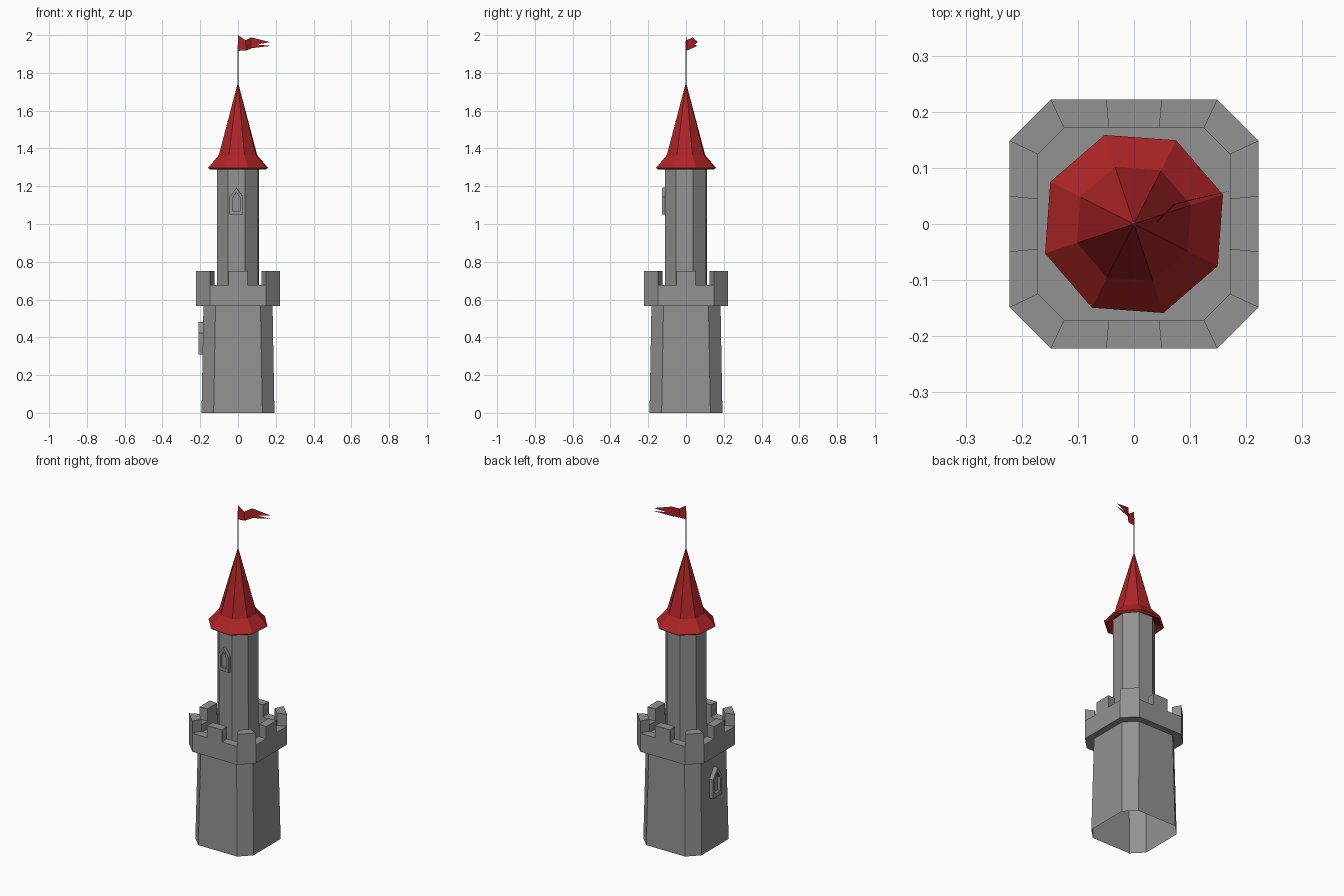
import bpy, bmesh, math
from mathutils import Vector

if "Cube" in bpy.data.objects:
    bpy.data.objects.remove(bpy.data.objects["Cube"])


def material(name, rgb):
    m = bpy.data.materials.new(name)
    m.diffuse_color = (*rgb, 1)
    m.use_nodes = True
    m.node_tree.nodes["Principled BSDF"].inputs["Base Color"].default_value = m.diffuse_color
    return m


STONE = material("grey stone", (0.29, 0.29, 0.29))
RED = material("red", (0.42, 0.018, 0.02))


def finish(bm, name, mat, recalc=True):
    bmesh.ops.remove_doubles(bm, verts=bm.verts[:], dist=1e-5)
    if recalc:
        bmesh.ops.recalc_face_normals(bm, faces=bm.faces[:])
    me = bpy.data.meshes.new(name)
    bm.to_mesh(me)
    bm.free()
    me.materials.append(mat)
    ob = bpy.data.objects.new(name, me)
    bpy.context.collection.objects.link(ob)
    return ob


def face(bm, pts):
    return bm.faces.new([bm.verts.new(p) for p in pts])


def loft(name, rings, mat):
    """Skin between consecutive rings of points, open at both ends."""
    bm = bmesh.new()
    n = len(rings[0])
    for a, b in zip(rings, rings[1:]):
        for i in range(n):
            j = (i + 1) % n
            pts = [a[i], a[j], b[j], b[i]]
            if (Vector(b[i]) - Vector(b[j])).length < 1e-6:
                pts.pop()
            face(bm, pts)
    return finish(bm, name, mat)


def chamfered(half, flat, z, mid=None):
    """Square with cut corners; mid adds two points along every flat side."""
    side = [(half, -flat), (half, flat)]
    if mid:
        side[1:1] = [(half, -mid), (half, mid)]
    pts = []
    for k in range(4):
        c, s = round(math.cos(k * math.pi / 2)), round(math.sin(k * math.pi / 2))
        pts += [(x * c - y * s, x * s + y * c, z) for x, y in side]
    return pts


TURN = math.radians(18.3)


def octagon(r, z):
    return [(r * math.cos(TURN + k * math.pi / 4),
             r * math.sin(TURN + k * math.pi / 4), z) for k in range(8)]


# Tapered base, open underneath
loft("base_tower", [chamfered(0.193, 0.129, 0), chamfered(0.183, 0.119, 0.567)], STONE)

# Battlement: sectors alternate between gap and merlon
LOW, HIGH, BOTTOM, FLOOR = 0.677, 0.75, 0.567, 0.63
outer = chamfered(0.222, 0.148, 0, 0.05)
inner = chamfered(0.171, 0.124, 0, 0.045)
under = chamfered(0.183, 0.119, 0, 0.045)


def at(p, z):
    return (p[0], p[1], z)


bm = bmesh.new()
for i in range(16):
    j = (i + 1) % 16
    h = LOW if i % 2 == 0 else HIGH
    o1, o2, i1, i2 = outer[i], outer[j], inner[i], inner[j]
    face(bm, [at(o1, BOTTOM), at(o2, BOTTOM), at(o2, h), at(o1, h)])
    face(bm, [at(i2, FLOOR), at(i1, FLOOR), at(i1, h), at(i2, h)])
    face(bm, [at(o1, h), at(o2, h), at(i2, h), at(i1, h)])
    face(bm, [at(o2, BOTTOM), at(o1, BOTTOM), at(under[i], BOTTOM), at(under[j], BOTTOM)])
    step = [at(o1, LOW), at(o1, HIGH), at(i1, HIGH), at(i1, LOW)]
    face(bm, step if i % 2 else step[::-1])
face(bm, [at(p, FLOOR) for p in inner])
finish(bm, "battlement", STONE, recalc=False)

# Upper tower
loft("upper_tower", [octagon(0.118, 0.63), octagon(0.117, 1.31)], STONE)

# Flared roof with a thin lip and a sloping underside
loft("roof", [octagon(0.115, 1.31), octagon(0.155, 1.288), octagon(0.167, 1.297),
              octagon(0.107, 1.365), octagon(0.0, 1.75)], RED)


# Pointed windows with raised frame and recessed pane
def window(name, angle, dist, z, w, h, depth):
    n = Vector((math.cos(angle), math.sin(angle), 0))
    u = Vector((-n.y, n.x, 0))

    def ring(half, low, shoulder, tip, d):
        prof = [(-half, low), (half, low), (half, shoulder), (0, tip), (-half, shoulder)]
        return [n * d + u * a + Vector((0, 0, z + b)) for a, b in prof]

    big = (w / 2, 0, h * 0.66, h)
    small = (w * 0.3, h * 0.14, h * 0.6, h * 0.83)
    rings = [ring(*big, dist - 0.01), ring(*big, dist + depth),
             ring(*small, dist + depth), ring(*small, dist + 0.004)]
    bm = bmesh.new()
    for a, b in zip(rings, rings[1:]):
        for i in range(5):
            j = (i + 1) % 5
            face(bm, [a[i], a[j], b[j], b[i]])
    face(bm, rings[-1])
    finish(bm, name, STONE, recalc=False)


window("upper_window", TURN - math.radians(112.5), 0.109, 1.05, 0.07, 0.142, 0.017)
window("lower_window", math.pi, 0.189, 0.31, 0.085, 0.172, 0.021)

# Thin tapering flag pole
bm = bmesh.new()
bmesh.ops.create_cone(bm, cap_ends=True, segments=6, radius1=0.004, radius2=0.001, depth=0.28)
bmesh.ops.translate(bm, vec=(0, 0, 1.86), verts=bm.verts[:])
finish(bm, "flag_pole", STONE)

# Swallow-tailed waving flag
a, b = (0, 0, 2.0), (0, 0, 1.917)
c, d = (0.04, 0.004, 1.973), (0.042, 0.004, 1.918)
e, f = (0.07, 0.035, 1.988), (0.074, 0.035, 1.931)
notch = (0.1, 0.043, 1.95)
bm = bmesh.new()
for pts in ([b, d, c, a], [d, f, e, c], [f, notch, e],
            [e, notch, (0.17, 0.062, 1.963)], [f, (0.175, 0.06, 1.943), notch]):
    face(bm, pts)
finish(bm, "flag", RED)
